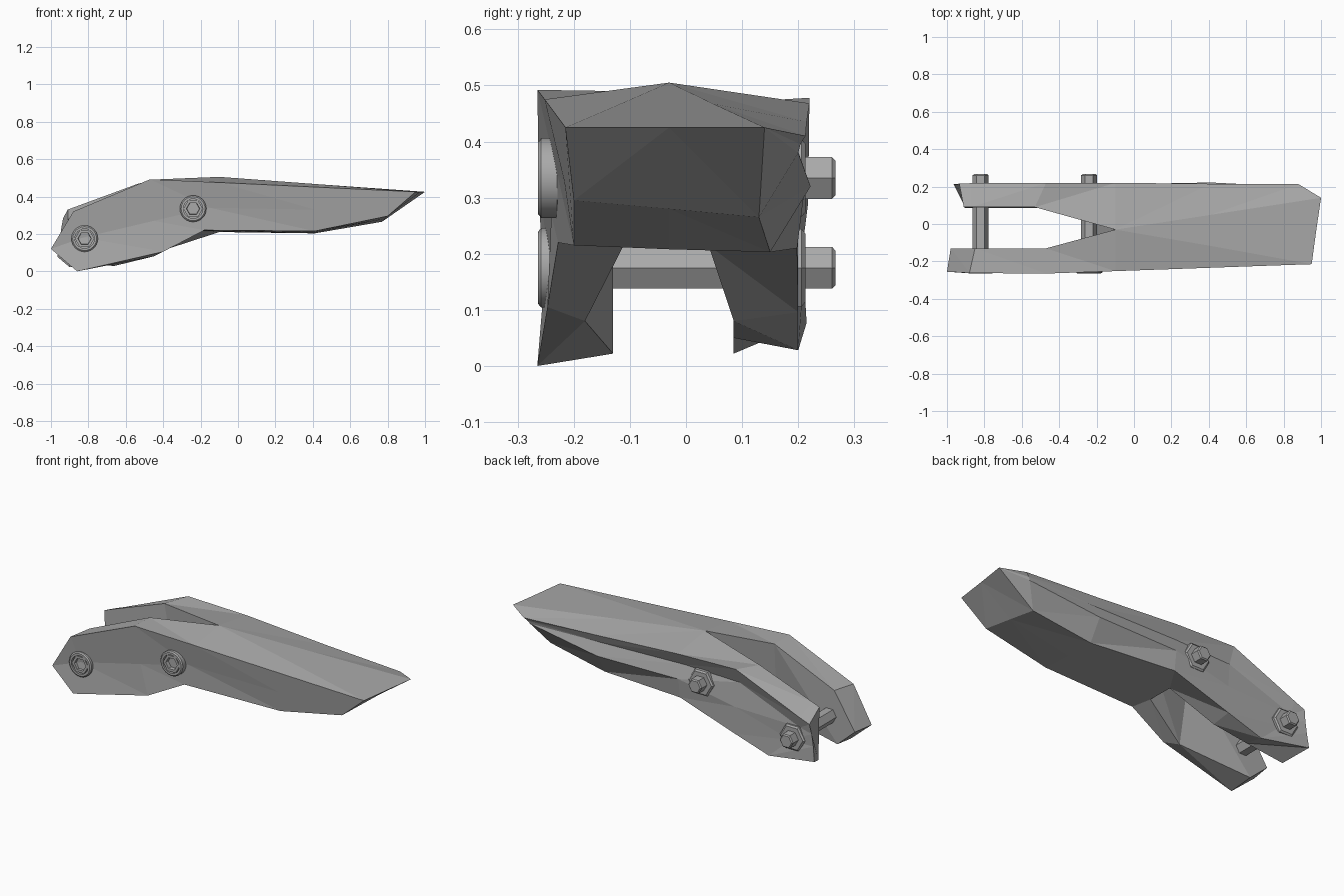
import bpy, bmesh, math

old = bpy.data.objects.get("Cube")
if old:
    bpy.data.objects.remove(old, do_unlink=True)


def material(name, level):
    m = bpy.data.materials.new(name)
    m.use_nodes = True
    m.diffuse_color = (level, level, level, 1)
    m.node_tree.nodes["Principled BSDF"].inputs["Base Color"].default_value = (level, level, level, 1)
    return m


grey = material("mid grey", 0.4)


def finish(bm, name):
    bmesh.ops.recalc_face_normals(bm, faces=bm.faces)
    mesh = bpy.data.meshes.new(name)
    bm.to_mesh(mesh)
    bm.free()
    mesh.materials.append(grey)
    obj = bpy.data.objects.new(name, mesh)
    bpy.context.scene.collection.objects.link(obj)
    return obj


def add_face(bm, points):
    # Skip repeated corners so that rings may collapse to an edge
    unique = []
    for p in points:
        if p not in unique:
            unique.append(p)
    if len(unique) > 2:
        bm.faces.new([bm.verts.new(p) for p in unique])


def loft(bm, rings, joined_from):
    # The inner wall is left open where both halves meet on the midline
    count = len(rings[0])
    for i, (a, b) in enumerate(zip(rings, rings[1:])):
        for j in range(count):
            k = (j + 1) % count
            if k == 0 and i >= joined_from:
                continue
            quad = [a[j], a[k], b[k], b[j]]
            if len(set(quad)) == 4:
                add_face(bm, [a[j], a[k], b[k]])
                add_face(bm, [a[j], b[k], b[j]])
            else:
                add_face(bm, quad)
    add_face(bm, rings[0])


# Shared midline points
apex = (-.1, -.03, .505)
mid_top, mid_low = (.41, -.03, .467), (.41, -.03, .208)
nose_top, nose_low = (.8, -.03, .438), (.785, -.03, .28)
nose = (.975, -.03, .425)
crotch_front, crotch_back = (-.2, -.11, .217), (-.2, .04, .215)

# Front half: top inner, top crease, top outer, recessed side, bottom outer, bottom inner
tip_out, tip_in = (-1, -.255, .12), (-.98, -.13, .12)
nose_front = (.95, -.215, .425)
fork_end, fork_bend = (-.85, -.13, .325), (-.47, -.13, .49)
front = [
    [tip_in, tip_in, tip_out, tip_out, tip_out, tip_in],
    [fork_end, fork_end, (-.88, -.262, .32), (-.83, -.243, .18), (-.86, -.265, 0), (-.87, -.13, .022)],
    [fork_bend, fork_bend, (-.47, -.265, .492), (-.45, -.24, .27), (-.4, -.247, .105), (-.45, -.18, .08)],
    [apex, apex, (-.1, -.252, .475), (-.15, -.229, .34), (-.18, -.228, .22), crotch_front],
    [mid_top, (.41, -.117, .467), (.41, -.235, .451), (.41, -.217, .33), (.41, -.2, .215), mid_low],
    [nose_top, (.8, -.185, .438), (.8, -.22, .432), (.8, -.21, .36), (.8, -.2, .295), nose_low],
    [nose, nose_front, nose_front, nose_front, nose_front, nose],
]

# Back half: top inner, top crease, top outer, recess, rib, bottom outer, bottom inner
corner = (1, .14, .425)
heel, heel_top, bend = (-.91, .09, .33), (-.87, .09, .345), (-.53, .09, .47)
back = [
    [heel, heel, (-.935, .217, .285), (-.945, .21, .23), (-.955, .21, .16), (-.965, .215, .077), (-.9, .085, .022)],
    [heel_top, heel_top, (-.87, .218, .31), (-.86, .196, .24), (-.8, .193, .15), (-.665, .2, .028), (-.665, .085, .05)],
    [bend, bend, (-.47, .22, .478), (-.47, .185, .39), (-.45, .2, .25), (-.45, .2, .096), (-.45, .085, .08)],
    [apex, apex, (-.1, .22, .468), (-.12, .187, .4), (-.1, .212, .32), (-.1, .198, .21), crotch_back],
    [mid_top, (.41, .049, .467), (.41, .215, .435), (.41, .197, .39), (.41, .222, .32), (.41, .15, .203), mid_low],
    [nose_top, (.88, .121, .434), (.88, .213, .41), (.86, .204, .395), (.85, .2, .38), (.77, .13, .265), nose_low],
    [nose, corner, corner, corner, corner, corner, nose],
]

bm = bmesh.new()
loft(bm, front, 3)
loft(bm, back, 3)
add_face(bm, [apex, crotch_front, crotch_back])
add_face(bm, [mid_low, crotch_back, crotch_front])
bmesh.ops.remove_doubles(bm, verts=bm.verts, dist=.0005)
bmesh.ops.dissolve_limit(bm, angle_limit=.03, verts=bm.verts, edges=bm.edges)
finish(bm, "forked_body")


def turned(name, x, z, profile, sides, smooth=False):
    # Sweep (y, radius) pairs round the bolt axis
    bm = bmesh.new()
    rings = []
    for y, r in profile:
        ring = []
        for i in range(sides):
            a = math.tau * i / sides
            ring.append(bm.verts.new((x + r * math.cos(a), y, z + r * math.sin(a))))
        rings.append(ring)
    for a, b in zip(rings, rings[1:]):
        for i in range(sides):
            k = (i + 1) % sides
            bm.faces.new((a[i], a[k], b[k], b[i]))
    bm.faces.new(rings[0])
    bm.faces.new(rings[-1])
    obj = finish(bm, name)
    if smooth:
        bpy.context.view_layer.objects.active = obj
        obj.select_set(True)
        bpy.ops.object.shade_smooth_by_angle(angle=math.radians(35))
        obj.select_set(False)


# Socket-headed bolts with hexagonal shanks, whose ends pass through the nuts
for label, x, z in (("upper", -.24, .335), ("lower", -.82, .175)):
    turned(label + "_bolt_head", x, z,
           [(-.24, .052), (-.264, .052), (-.264, .064), (-.258, .071), (-.2, .071)], 24, True)
    turned(label + "_bolt_socket", x, z,
           [(-.24, .034), (-.261, .036), (-.261, .052), (-.235, .052)], 6)
    turned(label + "_bolt_shank", x, z, [(-.21, .043), (.26, .043), (.266, .036)], 6)
    turned(label + "_nut", x, z, [(.16, .08), (.206, .08), (.213, .07)], 6)
